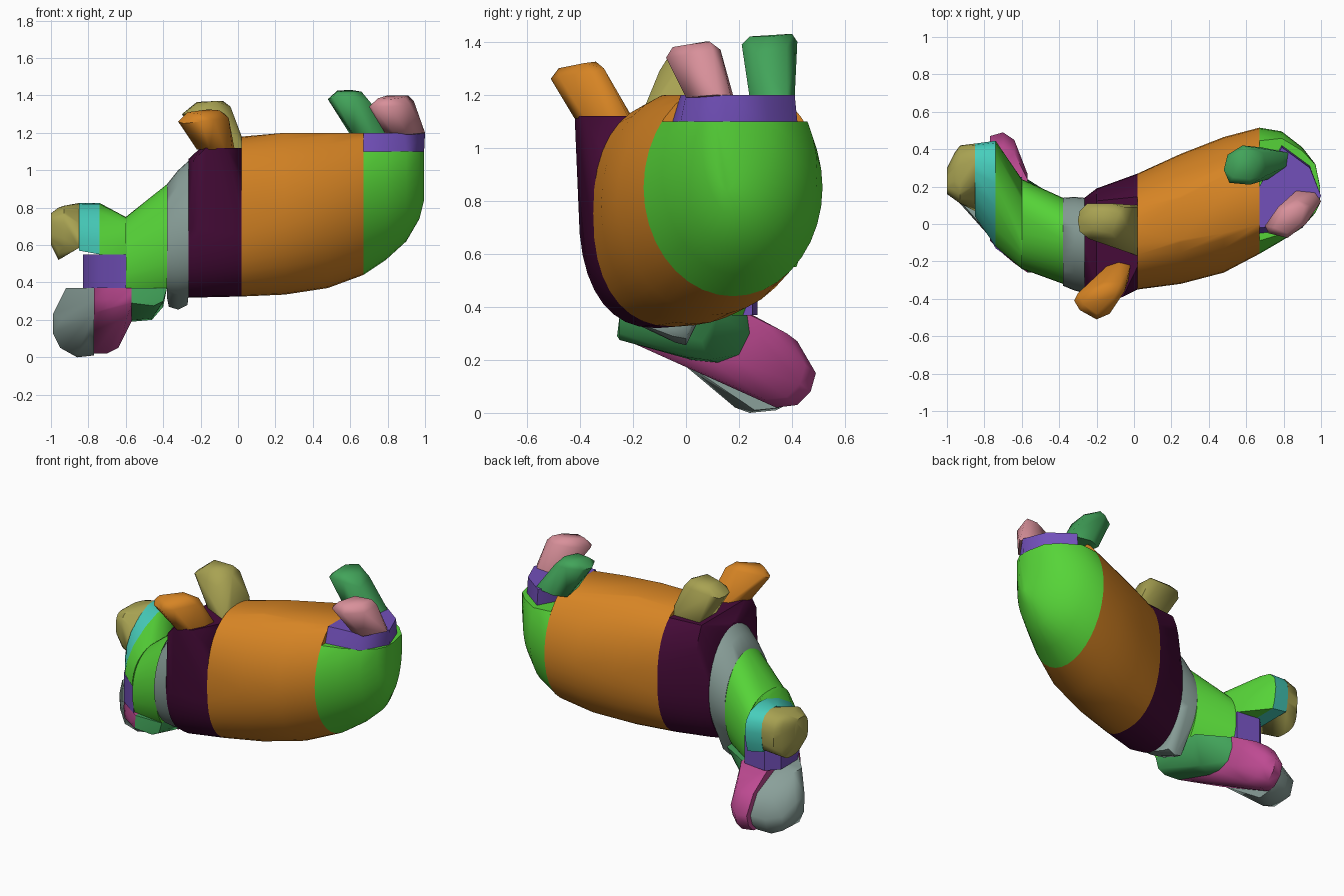
import bpy, bmesh, math

cube = bpy.data.objects.get("Cube")
if cube:
    bpy.data.objects.remove(cube, do_unlink=True)


def lin(c):
    c /= 255
    return c / 12.92 if c <= 0.04045 else ((c + 0.055) / 1.055) ** 2.4


def material(name, rgb):
    col = [lin(c) for c in rgb] + [1]
    m = bpy.data.materials.new(name)
    m.use_nodes = True
    m.diffuse_color = col
    m.node_tree.nodes["Principled BSDF"].inputs["Base Color"].default_value = col
    return m


LIME = material("lime green", (86, 212, 56))
ORANGE = material("orange", (214, 132, 36))
PLUM = material("dark plum", (70, 11, 56))
GREY = material("grey green", (138, 160, 154))
VIOLET = material("violet", (114, 80, 186))
OLIVE = material("olive", (168, 162, 82))
TEAL = material("teal", (72, 208, 190))
MAGENTA = material("magenta", (190, 74, 146))
GREEN = material("leaf green", (66, 164, 90))
ROSE = material("rose", (216, 144, 154))


def ring(x, y0, y1, z0, z1, lo=-9, hi=9, p=2.0, n=36):
    """Rounded cross-section at x, cut off below lo and above hi."""
    cy, cz, ry, rz = (y0 + y1) / 2, (z0 + z1) / 2, (y1 - y0) / 2, (z1 - z0) / 2
    pts = []
    for i in range(n):
        a = 2 * math.pi * i / n
        c, s = math.cos(a), math.sin(a)
        y = cy + ry * math.copysign(abs(c) ** (2 / p), c)
        z = cz + rz * math.copysign(abs(s) ** (2 / p), s)
        if lo <= z <= hi:
            pts.append((x, y, z))
    for cut in (lo, hi):
        t = abs(cut - cz) / rz
        if t < 1:
            w = ry * (1 - t ** p) ** (1 / p)
            pts += [(x, cy - w, cut), (x, cy + w, cut)]
    return pts


def wedge(x, y0, y1, z0, z1):
    """Cross-section at x that is low at y0 and rises to a rounded top near y1."""
    return [(x, y0 + (y1 - y0) * u, z0 + (z1 - z0) * v) for u, v in
            ((0, 0), (0.04, 0.25), (0.16, 0.55), (0.38, 0.82), (0.6, 0.98), (0.75, 1),
             (0.9, 0.92), (0.98, 0.75), (1, 0.5), (0.98, 0.2), (0.95, 0))]


def hull(name, mat, *groups, angle=35):
    """Convex part wrapped around groups of points."""
    bm = bmesh.new()
    for g in groups:
        for co in g:
            bm.verts.new(co)
    bmesh.ops.remove_doubles(bm, verts=bm.verts[:], dist=0.001)
    bmesh.ops.convex_hull(bm, input=bm.verts[:])
    loose = [v for v in bm.verts if not v.link_faces]
    bmesh.ops.delete(bm, geom=loose, context='VERTS')
    bmesh.ops.recalc_face_normals(bm, faces=bm.faces[:])
    me = bpy.data.meshes.new(name)
    bm.to_mesh(me)
    bm.free()
    me.materials.append(mat)
    ob = bpy.data.objects.new(name, me)
    bpy.context.collection.objects.link(ob)
    bpy.ops.object.select_all(action='DESELECT')
    ob.select_set(True)
    bpy.context.view_layer.objects.active = ob
    bpy.ops.object.shade_smooth_by_angle(angle=math.radians(angle))


# Trunk
hull("rump", LIME,
     ring(0.67, -0.16, 0.515, 0.44, 1.26, hi=1.1),
     ring(0.79, -0.09, 0.495, 0.52, 1.30, hi=1.1),
     ring(0.90, -0.02, 0.41, 0.62, 1.30, hi=1.1),
     ring(0.97, 0.06, 0.32, 0.74, 1.32, hi=1.1),
     ring(0.995, 0.11, 0.20, 0.84, 1.2, hi=1.1))
hull("belly", ORANGE,
     ring(0.02, -0.35, 0.27, 0.325, 1.18, p=2.35),
     ring(0.25, -0.32, 0.375, 0.335, 1.22, hi=1.2, p=2.1),
     ring(0.48, -0.26, 0.465, 0.37, 1.24, hi=1.2),
     ring(0.67, -0.16, 0.515, 0.44, 1.26, hi=1.2))
hull("chest", PLUM,
     ring(0.02, -0.35, 0.27, 0.325, 1.18, hi=1.12, p=2.35),
     ring(-0.20, -0.405, 0.19, 0.32, 1.25, hi=1.12, p=2.4),
     ring(-0.265, -0.37, 0.14, 0.32, 1.06, p=2.1),
     [(-0.17, -0.42, 1.12), (-0.06, -0.39, 1.12), (-0.24, -0.39, 1.05)])
hull("neck", GREY,
     ring(-0.265, -0.37, 0.14, 0.325, 1.05),
     ring(-0.32, -0.355, 0.145, 0.315, 1.0),
     ring(-0.38, -0.33, 0.14, 0.32, 0.925),
     [(-0.27, 0.0, 0.28), (-0.27, -0.05, 0.29), (-0.32, 0.0, 0.255),
      (-0.32, -0.04, 0.265), (-0.37, 0.0, 0.27), (-0.37, -0.04, 0.28)], angle=45)

# Head
hull("head_base", LIME,
     ring(-0.38, -0.32, 0.14, 0.28, 0.925, lo=0.37),
     ring(-0.60, -0.24, 0.24, 0.25, 0.75, lo=0.37, p=2.3))
hull("head_side", LIME,
     ring(-0.60, -0.24, 0.24, 0.35, 0.75, lo=0.55, p=2.3),
     wedge(-0.74, -0.12, 0.445, 0.55, 0.825))
hull("ear_base", TEAL,
     wedge(-0.74, -0.12, 0.445, 0.55, 0.825),
     wedge(-0.85, 0.04, 0.43, 0.57, 0.825))
hull("ear_tip", OLIVE,
     wedge(-0.85, 0.07, 0.43, 0.585, 0.825),
     ring(-0.93, 0.11, 0.42, 0.54, 0.81, p=3),
     ring(-0.96, 0.15, 0.38, 0.52, 0.80, p=3),
     ring(-1.0, 0.16, 0.30, 0.60, 0.77, p=3), angle=45)
hull("cheek", VIOLET,
     [(x, y, z) for z in (0.37, 0.55) for x, y in
      ((-0.6, -0.23), (-0.74, -0.13), (-0.83, 0.03), (-0.83, 0.2), (-0.76, 0.27), (-0.6, 0.25))])
hull("throat", GREEN,
     [(-0.38, -0.25, 0.37), (-0.38, 0.12, 0.37), (-0.57, 0.23, 0.37), (-0.57, -0.25, 0.37),
      (-0.40, -0.25, 0.30), (-0.40, 0.06, 0.27), (-0.46, 0.08, 0.2), (-0.57, 0.12, 0.19),
      (-0.57, 0.02, 0.2), (-0.46, 0.0, 0.21), (-0.57, 0.2, 0.22), (-0.57, 0.24, 0.3),
      (-0.57, -0.26, 0.29), (-0.45, -0.25, 0.275)], angle=60)


def jaw(x, ya, yb, low, bottom, y_bottom, y_top):
    """Jaw section at x: steep front edge at ya, dropping toward the back edge at yb."""
    return [(x, ya + 0.01, 0.37), (x, ya, 0.31), (x, ya + 0.01, low), (x, y_bottom, bottom),
            (x, yb - 0.07, bottom + 0.01), (x, yb - 0.02, bottom + 0.06), (x, yb, bottom + 0.13),
            (x, yb - 0.07, bottom + 0.25), (x, y_top, 0.37)]


hull("jaw", MAGENTA,
     jaw(-0.77, -0.09, 0.47, 0.235, 0.02, 0.34, 0.25),
     jaw(-0.70, -0.16, 0.49, 0.265, 0.02, 0.34, 0.25),
     jaw(-0.64, -0.21, 0.45, 0.28, 0.05, 0.30, 0.25),
     [(-0.57, -0.25, 0.37), (-0.57, -0.26, 0.29), (-0.57, 0.24, 0.37),
      (-0.57, 0.27, 0.30), (-0.57, 0.2, 0.19), (-0.57, 0.1, 0.19)], angle=50)
hull("jaw_tip", GREY,
     jaw(-0.77, -0.07, 0.43, 0.225, 0.01, 0.26, 0.12),
     jaw(-0.86, 0.05, 0.41, 0.16, 0.0, 0.24, 0.16),
     [(-0.80, 0.125, 0.085), (-0.86, 0.125, 0.085), (-0.86, 0.185, 0.02),
      (-0.92, 0.11, 0.37), (-0.92, 0.2, 0.37), (-0.95, 0.18, 0.05), (-0.94, 0.34, 0.05),
      (-0.99, 0.18, 0.23), (-0.99, 0.27, 0.22), (-0.99, 0.19, 0.13), (-0.99, 0.28, 0.13),
      (-0.95, 0.36, 0.15), (-0.94, 0.12, 0.2)], angle=50)

# Upturned legs
hull("hip_plate", VIOLET,
     [(0.67, -0.05, 1.1), (0.67, 0.20, 1.1), (0.79, 0.42, 1.1), (0.94, 0.31, 1.1),
      (0.995, 0.15, 1.1), (0.90, -0.02, 1.1),
      (0.67, -0.02, 1.2), (0.67, 0.2, 1.2), (0.79, 0.41, 1.2), (0.94, 0.30, 1.2),
      (1.0, 0.15, 1.2), (0.89, 0.0, 1.2)], angle=50)
hull("rear_leg_back", GREEN,
     [(0.62, 0.24, 1.19), (0.72, 0.24, 1.19), (0.82, 0.31, 1.19), (0.83, 0.38, 1.19),
      (0.68, 0.41, 1.19), (0.60, 0.38, 1.19),
      (0.48, 0.29, 1.38), (0.51, 0.22, 1.39), (0.62, 0.21, 1.39), (0.71, 0.26, 1.36),
      (0.69, 0.38, 1.38), (0.58, 0.42, 1.40), (0.50, 0.37, 1.39),
      (0.53, 0.25, 1.42), (0.62, 0.24, 1.42), (0.66, 0.32, 1.42), (0.60, 0.40, 1.43), (0.53, 0.36, 1.425)],
     angle=65)
hull("rear_leg_front", ROSE,
     [(0.79, 0.06, 1.19), (0.84, 0.0, 1.19), (0.91, 0.0, 1.19), (1.0, 0.12, 1.2),
      (0.97, 0.17, 1.19), (0.87, 0.18, 1.19),
      (0.70, -0.01, 1.34), (0.72, -0.05, 1.34), (0.82, -0.075, 1.34), (0.92, 0.0, 1.35),
      (0.94, 0.10, 1.37), (0.87, 0.13, 1.37), (0.77, 0.09, 1.36),
      (0.75, -0.02, 1.385), (0.82, -0.05, 1.38), (0.89, 0.01, 1.39), (0.91, 0.09, 1.4), (0.80, 0.07, 1.4)],
     angle=65)
hull("fore_leg_front", ORANGE,
     [(-0.22, -0.36, 1.11), (-0.15, -0.42, 1.11), (-0.07, -0.38, 1.11), (-0.03, -0.30, 1.11),
      (-0.02, -0.22, 1.12), (-0.08, -0.20, 1.11), (-0.14, -0.22, 1.11),
      (-0.32, -0.41, 1.26), (-0.29, -0.46, 1.25), (-0.20, -0.51, 1.26), (-0.13, -0.48, 1.27),
      (-0.05, -0.36, 1.28), (-0.07, -0.31, 1.30), (-0.16, -0.31, 1.30), (-0.30, -0.37, 1.28),
      (-0.27, -0.43, 1.31), (-0.20, -0.48, 1.30), (-0.10, -0.38, 1.32), (-0.16, -0.34, 1.325)],
     angle=65)
hull("fore_leg_back", OLIVE,
     [(-0.16, -0.08, 1.11), (0.02, -0.17, 1.12), (0.02, 0.10, 1.12), (-0.16, 0.10, 1.11),
      (0.02, -0.10, 1.18), (0.02, 0.09, 1.18),
      (-0.30, 0.02, 1.30), (-0.29, -0.04, 1.30), (-0.24, -0.08, 1.31), (-0.08, -0.10, 1.29),
      (-0.04, 0.0, 1.34), (-0.05, 0.09, 1.33), (-0.12, 0.11, 1.33), (-0.25, 0.11, 1.32),
      (-0.29, 0.07, 1.30), (-0.22, -0.03, 1.36), (-0.12, -0.05, 1.37),
      (-0.08, 0.06, 1.37), (-0.22, 0.07, 1.365)], angle=50)
